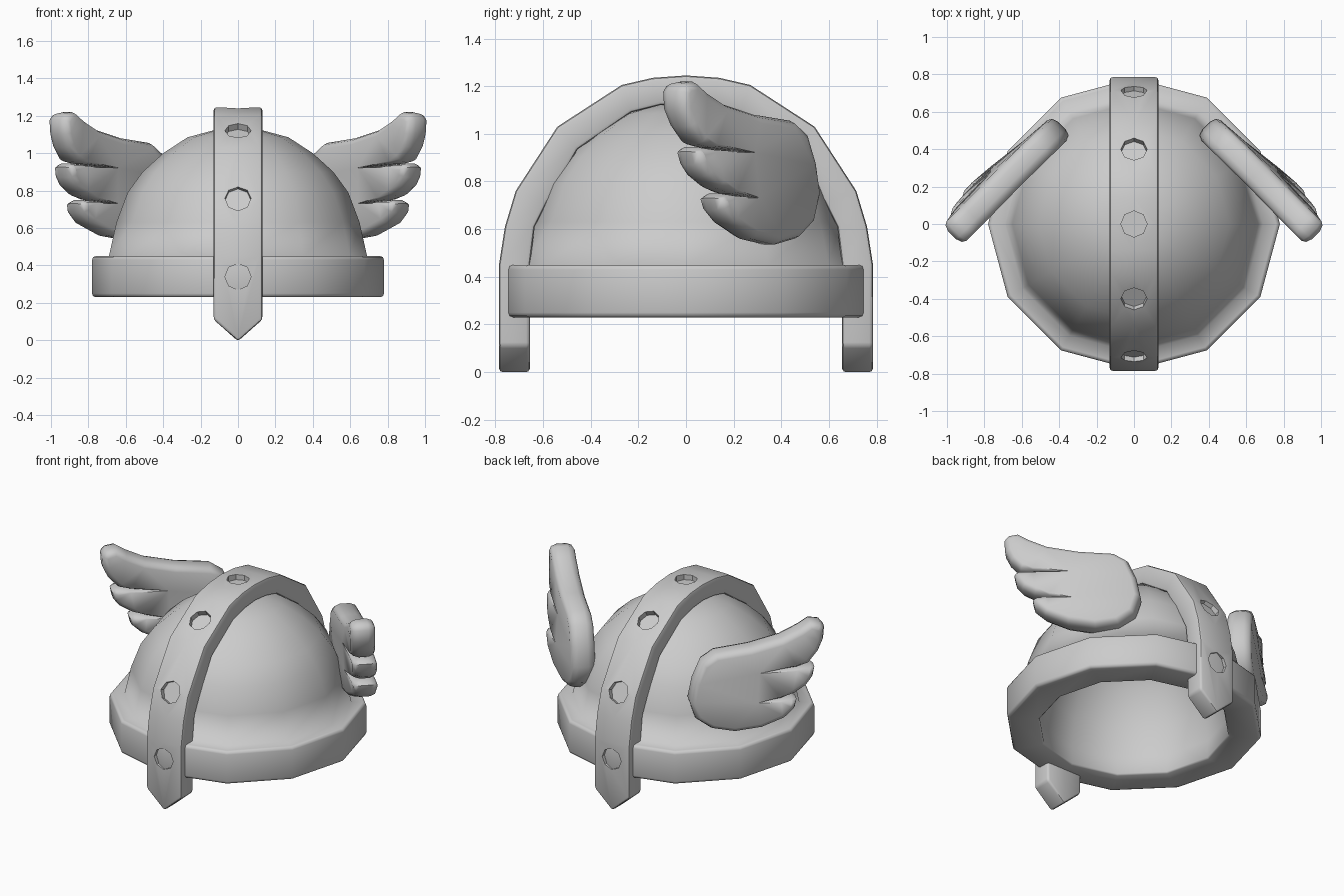
import bpy, bmesh, math
from mathutils import Vector

if "Cube" in bpy.data.objects:
    bpy.data.objects.remove(bpy.data.objects["Cube"])

def make(name, verts, faces):
    me = bpy.data.meshes.new(name)
    me.from_pydata(verts, [], faces)
    bm = bmesh.new()
    bm.from_mesh(me)
    bmesh.ops.remove_doubles(bm, verts=bm.verts, dist=1e-5)
    bmesh.ops.recalc_face_normals(bm, faces=bm.faces)
    bm.to_mesh(me)
    bm.free()
    ob = bpy.data.objects.new(name, me)
    bpy.context.collection.objects.link(ob)
    return ob

def finish(ob, angle=40):
    """Apply modifiers and smooth shade."""
    bpy.ops.object.select_all(action='DESELECT')
    ob.select_set(True)
    bpy.context.view_layer.objects.active = ob
    for m in list(ob.modifiers):
        bpy.ops.object.modifier_apply(modifier=m.name)
    bpy.ops.object.shade_smooth_by_angle(angle=math.radians(angle))

def lathe(name, profile, n=12):
    """Revolve a closed (r, z) profile around z."""
    k = len(profile)
    verts = [(r * math.cos(2 * math.pi * i / n), r * math.sin(2 * math.pi * i / n), z)
             for i in range(n) for r, z in profile]
    faces = []
    for i in range(n):
        a, b = i * k, (i + 1) % n * k
        for j in range(k):
            l = (j + 1) % k
            if profile[j][0] == 0 and profile[l][0] == 0:
                continue
            if profile[j][0] == 0:
                faces.append((a + j, b + l, a + l))
            elif profile[l][0] == 0:
                faces.append((a + j, b + j, a + l))
            else:
                faces.append((a + j, b + j, b + l, a + l))
    return make(name, verts, faces)

# Helmet shell: rim band, outer dome and hollow inside in one turned profile
shell = lathe("helmet_shell", [
    (.59, .23), (.76, .23), (.775, .236), (.78, .25), (.78, .43), (.775, .444), (.76, .45),
    (.69, .45), (.65, .63), (.59, .79), (.51, .90), (.40, 1.0), (.27, 1.085), (.14, 1.12)]
    + [(0, 1.13), (0, 1.04), (.13, 1.03), (.34, .94), (.48, .78), (.56, .55), (.585, .36), (.58, .24)])
finish(shell, 100)

# Crest strap: half path of (outer y, outer z, inner y, inner z), bottom to apex
half = [(.785, .11, .655, .11), (.785, .45, .655, .45), (.76, .61, .635, .61), (.715, .76, .585, .71),
        (.54, 1.03, .455, .935), (.27, 1.205, .23, 1.09), (.14, 1.235, .11, 1.12)]
path = [(-a, b, -c, d) for a, b, c, d in half] + [(0, 1.245, 0, 1.13)] + half[::-1]
W = .13
verts, faces = [], []
for i, (oy, oz, iy, iz) in enumerate(path):
    drop = .115 if i in (0, len(path) - 1) else 0      # pointed ends
    verts += [(-W, oy, oz), (0, oy, oz - drop), (W, oy, oz),
              (W, iy, iz), (0, iy, iz - drop), (-W, iy, iz)]
for i in range(len(path) - 1):
    for j in range(6):
        a, b = i * 6, i * 6 + 6
        faces.append((a + j, a + (j + 1) % 6, b + (j + 1) % 6, b + j))
for a in (0, 6 * (len(path) - 1)):
    faces += [(a, a + 1, a + 4, a + 5), (a + 1, a + 2, a + 3, a + 4)]
strap = make("crest_strap", verts, faces)
m = strap.modifiers.new("bevel", 'BEVEL')
m.width, m.segments = .015, 2
m.limit_method, m.angle_limit = 'ANGLE', math.radians(40)

# Octagonal recesses along the strap: (y, z, normal y, normal z)
spots = [(0, 1.242, 0, 1)]
for s in (-1, 1):
    spots += [(s * .785, .34, s, 0), (s * .715, .76, s * .91, .41), (s * .40, 1.12, s * .53, .85)]
verts, faces = [], []
for y, z, ny, nz in spots:
    c, nrm = Vector((0, y, z)), Vector((0, ny, nz)).normalized()
    u = Vector((1, 0, 0))
    v = nrm.cross(u)
    base = len(verts)
    for d in (-.035, .06):
        for i in range(8):
            t = math.pi / 4 * i
            verts.append(c + nrm * d + .07 * (u * math.cos(t) + v * math.sin(t)))
    faces += [[base + i for i in range(8)], [base + 8 + i for i in range(8)]]
    faces += [(base + i, base + (i + 1) % 8, base + 8 + (i + 1) % 8, base + 8 + i) for i in range(8)]
cutter = make("recess_cutter", verts, faces)
cutter.hide_render = True
m = strap.modifiers.new("recesses", 'BOOLEAN')
m.operation, m.object, m.solver = 'DIFFERENCE', cutter, 'EXACT'
finish(strap, 40)
bpy.data.objects.remove(cutter)

# Wing outline in side view (y, z), with thin notches between the three feathers
outline = [(-.09, 1.18), (-.07, 1.21), (-.02, 1.22), (.03, 1.18), (.12, 1.125), (.27, 1.08), (.44, 1.055),
           (.505, 1.0), (.545, .88), (.565, .75), (.535, .63), (.46, .56), (.35, .535), (.22, .56),
           (.11, .62), (.06, .68), (.05, .73), (.075, .75), (.13, .744), (.23, .733), (.13, .750),
           (.06, .772), (0, .82), (-.03, .87), (-.04, .925), (-.02, .945), (.05, .937), (.22, .923),
           (.05, .943), (-.01, .957), (-.06, 1.03), (-.085, 1.10)]
notch = (18, 19, 20, 26, 27, 28)
# t runs along the wing, which is turned 45 degrees
pts = [Vector((.616 - 1.266 * y, z)) for y, z in outline]
N = len(pts)
area = sum(pts[i - 1].x * pts[i].y - pts[i].x * pts[i - 1].y for i in range(N))
inward = []
for i in range(N):
    e1 = (pts[i] - pts[i - 1]).normalized()
    e2 = (pts[(i + 1) % N] - pts[i]).normalized()
    d = Vector((-e1.y - e2.y, e1.x + e2.x)) * (1 if area > 0 else -1)
    if d.length < .3:                                  # notch tip: push into the body
        d = e1
    inward.append(d.normalized() * (.4 if i in notch else 1))
levels = [(.035, -.075), (.012, -.062), (0, -.03), (0, .03), (.012, .062), (.035, .075)]
verts, faces = [], []
for off, dn in levels:
    for p, d in zip(pts, inward):
        q = p + d * off
        low = min(1, max(0, (1.1 - q.y) / .5))
        tip = min(1, max(0, q.x / .5))
        n = .645 + .06 * low * tip + dn                # lower feather tips lean out
        verts.append(((n + q.x) / math.sqrt(2), (n - q.x) / math.sqrt(2), q.y))
for k in range(len(levels) - 1):
    for i in range(N):
        j = (i + 1) % N
        faces.append((k * N + i, k * N + j, k * N + N + j, k * N + N + i))
faces += [list(range(N)), list(range((len(levels) - 1) * N, len(levels) * N))]
wings = make("wings", verts, faces)
bm = bmesh.new()
bm.from_mesh(wings.data)
bmesh.ops.triangulate(bm, faces=[f for f in bm.faces if len(f.verts) > 4])
bm.to_mesh(wings.data)
bm.free()
m = wings.modifiers.new("mirror", 'MIRROR')
m.use_mirror_merge = False
finish(wings, 60)
